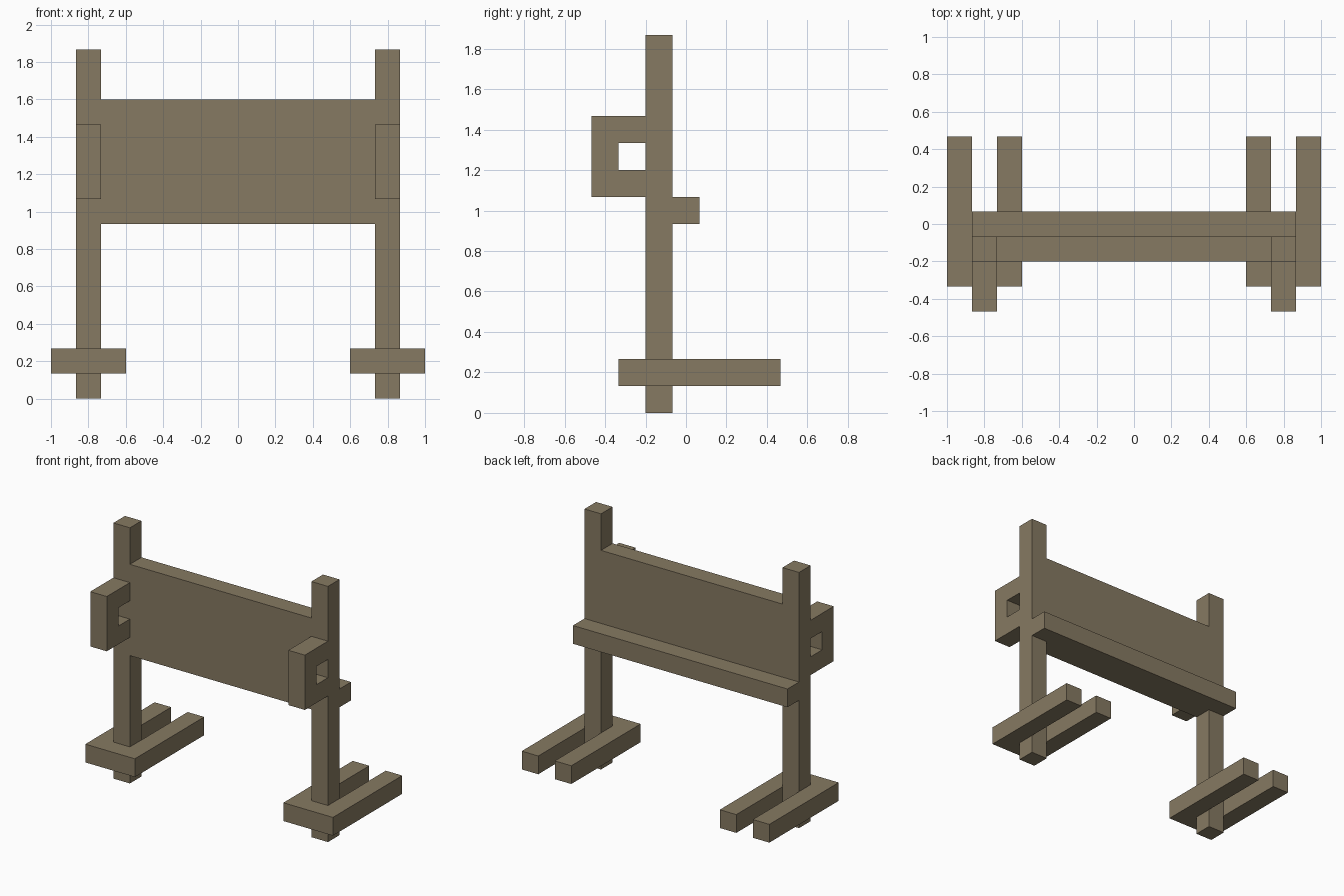
import bpy
import bmesh
from mathutils import Vector

U = 2 / 15  # timber thickness, the module for the whole frame

cube = bpy.data.objects.get("Cube")
if cube:
    bpy.data.objects.remove(cube, do_unlink=True)

wood = bpy.data.materials.new("weathered_wood")
wood.use_nodes = True
colour = (0.24, 0.193, 0.122, 1)
wood.diffuse_color = colour
bsdf = wood.node_tree.nodes["Principled BSDF"]
bsdf.inputs["Base Color"].default_value = colour
bsdf.inputs["Roughness"].default_value = 0.9


def prism(name, outline, direction):
    """Extrude a flat outline (in timber units) along a direction."""
    bm = bmesh.new()
    face = bm.faces.new([bm.verts.new(Vector(p) * U) for p in outline])
    result = bmesh.ops.extrude_face_region(bm, geom=[face], use_keep_orig=True)
    moved = [v for v in result["geom"] if isinstance(v, bmesh.types.BMVert)]
    bmesh.ops.translate(bm, verts=moved, vec=Vector(direction) * U)
    bmesh.ops.recalc_face_normals(bm, faces=bm.faces)
    mesh = bpy.data.meshes.new(name)
    bm.to_mesh(mesh)
    bm.free()
    mesh.materials.append(wood)
    obj = bpy.data.objects.new(name, mesh)
    bpy.context.collection.objects.link(obj)
    return obj


def beam(name, x, y, z):
    """Box given by its (low, high) range on each axis."""
    base = [(x[0], y[0], z[0]), (x[1], y[0], z[0]),
            (x[1], y[1], z[0]), (x[0], y[1], z[0])]
    return prism(name, base, (0, 0, z[1] - z[0]))


# Board between the posts and the ledge behind it
beam("board", (-5.5, 5.5), (-1.5, -0.5), (7, 12))
beam("back_ledge", (-6.5, 6.5), (-0.5, 0.5), (7, 8))

# U-shaped outlines, open toward the back
foot = [(-1.5, -2.5), (1.5, -2.5), (1.5, 3.5), (0.5, 3.5),
        (0.5, -1.5), (-0.5, -1.5), (-0.5, 3.5), (-1.5, 3.5)]
handle = [(-3.5, 8), (-1.5, 8), (-1.5, 9), (-2.5, 9),
          (-2.5, 10), (-1.5, 10), (-1.5, 11), (-3.5, 11)]

# Post, forked foot and front handle on each side
for side, s in (("left", 1), ("right", -1)):
    cx = 6 * s
    beam(side + "_post", (cx - 0.5, cx + 0.5), (-1.5, -0.5), (0, 14))
    prism(side + "_foot", [(cx + x, y, 1) for x, y in foot], (0, 0, 1))
    prism(side + "_handle", [(cx - 0.5, y, z) for y, z in handle], (1, 0, 0))
